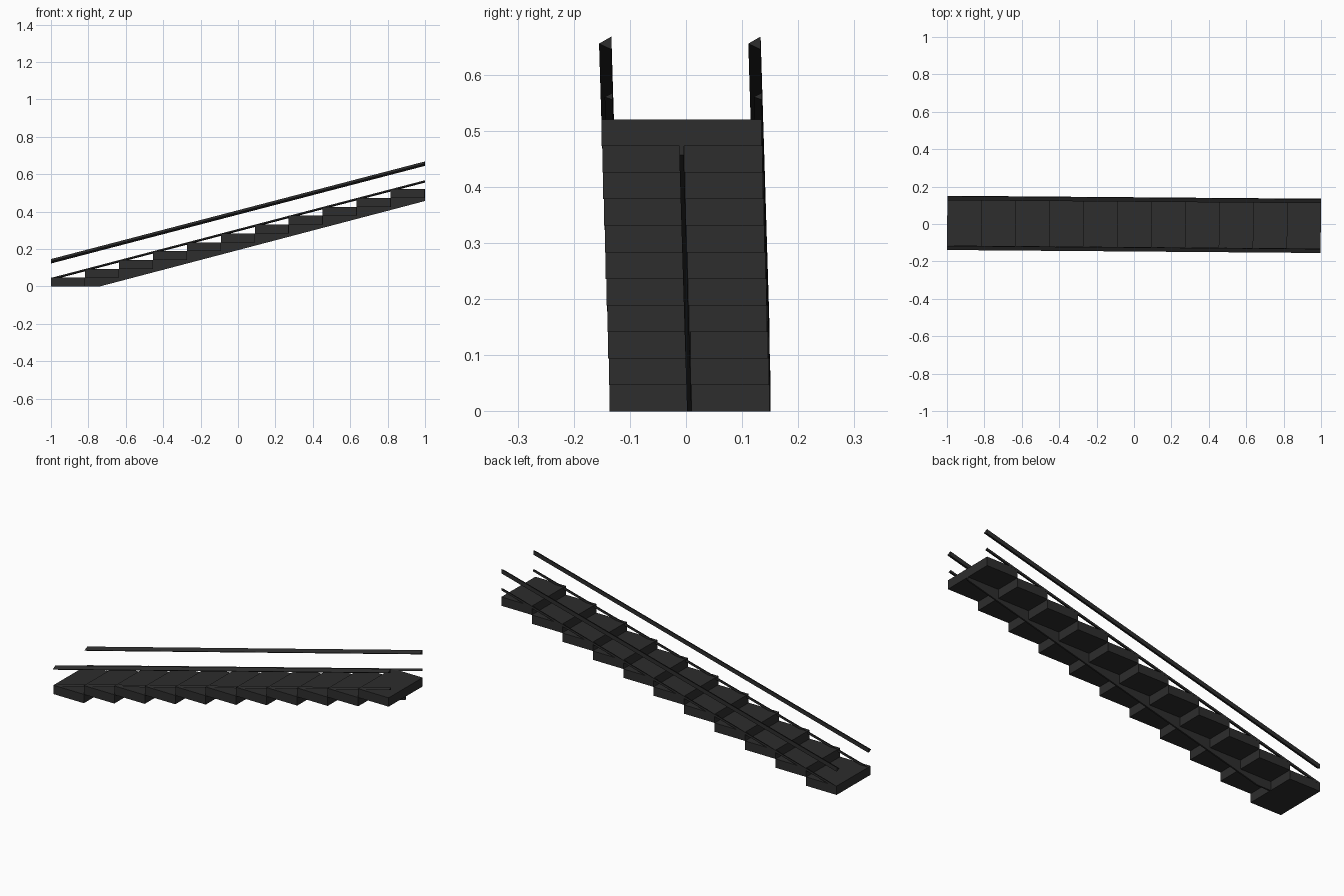
import bpy, bmesh
from mathutils import Matrix

if "Cube" in bpy.data.objects:
    bpy.data.objects.remove(bpy.data.objects["Cube"])

N = 11
HALF = 0.9988
RUN = 2 * HALF / N
RISE = 0.52 / N
CLIMB = 0.5215
YAW = Matrix.Rotation(-0.008, 4, 'Z')   # whole flight is turned very slightly

mat = bpy.data.materials.new("dark_metal")
mat.diffuse_color = (0.026, 0.026, 0.026, 1)
mat.use_nodes = True
mat.node_tree.nodes["Principled BSDF"].inputs["Base Color"].default_value = mat.diffuse_color


def prism(name, start, end):
    """Solid between two matching end outlines."""
    bm = bmesh.new()
    a = [bm.verts.new(p) for p in start]
    b = [bm.verts.new(p) for p in end]
    bm.faces.new(a)
    bm.faces.new(b[::-1])
    n = len(a)
    for i in range(n):
        j = (i + 1) % n
        bm.faces.new((a[i], b[i], b[j], a[j]))
    bmesh.ops.recalc_face_normals(bm, faces=bm.faces)
    bm.transform(YAW)
    mesh = bpy.data.meshes.new(name)
    bm.to_mesh(mesh)
    bm.free()
    mesh.materials.append(mat)
    ob = bpy.data.objects.new(name, mesh)
    bpy.context.collection.objects.link(ob)
    return ob


def side_extrude(name, outline, y0, y1):
    return prism(name, [(x, y0, z) for x, z in outline], [(x, y1, z) for x, z in outline])


def rail(name, section):
    return prism(name, [(-HALF, y, z) for y, z in section],
                 [(HALF, y, z + CLIMB) for y, z in section])


# Block steps
for i in range(N):
    x, z = -HALF + i * RUN, i * RISE
    side_extrude(f"step_{i + 1}", [(x, z), (x + RUN, z), (x + RUN, z + RISE), (x, z + RISE)],
                 -0.1425, 0.1425)

# Thin central stringer under the steps
top = RISE * (N - 1)
side_extrude("central_stringer",
             [(-HALF, 0), (-0.74, 0), (HALF, top - 0.016), (HALF, top), (HALF - RUN, top)],
             -0.004, 0.004)

# Handrails and thin lower rails, same section on both sides
for side, y in (("front", -0.147), ("back", 0.119)):
    rail(side + "_handrail", [(y, 0.134), (y + 0.022, 0.1465), (y + 0.022, 0.1235)])
    rail(side + "_lower_rail", [(y + 0.010, 0.039), (y + 0.024, 0.046), (y + 0.024, 0.034)])
